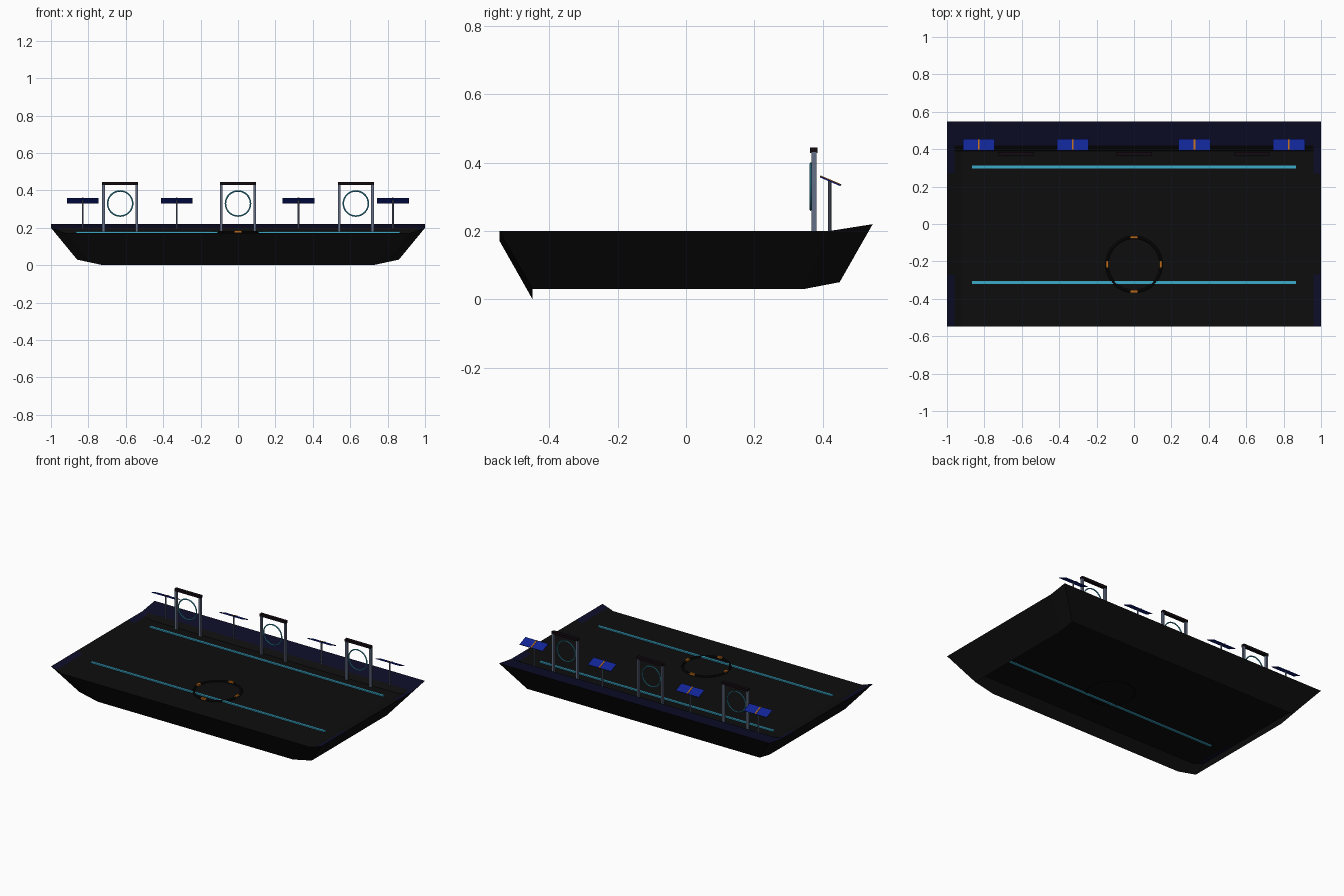
import bpy, bmesh, math
from mathutils import Vector

if "Cube" in bpy.data.objects:
    bpy.data.objects.remove(bpy.data.objects["Cube"])


def material(name, r, g, b):
    m = bpy.data.materials.new(name)
    m.use_nodes = True
    m.diffuse_color = (r, g, b, 1)
    m.node_tree.nodes["Principled BSDF"].inputs["Base Color"].default_value = (r, g, b, 1)
    return m


BLACK = material("hull black", .004, .004, .004)
NAVY = material("rim navy", .004, .004, .022)
TEAL = material("glow teal", .045, .40, .58)
BLUE = material("panel blue", .006, .018, .30)
ORANGE = material("marker orange", .48, .14, .01)
STEEL = material("post steel", .13, .16, .24)
DARK = material("beam black", .006, .003, .005)


def box(name, centre, size, mat, tilt=0):
    bpy.ops.mesh.primitive_cube_add(size=1, location=centre, rotation=(tilt, 0, 0))
    o = bpy.context.object
    o.name = name
    o.scale = size
    o.data.materials.append(mat)
    return o


def cylinder(name, x, y, z0, z1, r, mat):
    bpy.ops.mesh.primitive_cylinder_add(vertices=10, radius=r, depth=z1 - z0,
                                        location=(x, y, (z0 + z1) / 2))
    o = bpy.context.object
    o.name = name
    o.data.materials.append(mat)
    bpy.ops.object.shade_smooth_by_angle()
    return o


def ring(name, centre, r, tube, mat, tilt=0):
    bpy.ops.mesh.primitive_torus_add(major_radius=r, minor_radius=tube, major_segments=40,
                                     minor_segments=8, location=centre, rotation=(tilt, 0, 0))
    o = bpy.context.object
    o.name = name
    o.data.materials.append(mat)
    bpy.ops.object.shade_smooth_by_angle()
    return o


# Hull: raised-edge deck sheet with sloping walls, open underneath
DECK = .172
half = [.84, .92, .96, 1]
xs = [-x for x in reversed(half)] + half
ys = [-.547, -.27, .27, .39, .42, .547]


def deck_height(x, y):
    side = DECK + .028 * max(0, (abs(x) - .92) / .08)
    back = {.39: DECK, .42: .2, .547: .22}.get(y, DECK)
    return max(side, back)


def wall_foot(v):
    x, y = v.co.x * .86, v.co.y * .45 / .547
    if y < -.44:
        z = .03 * max(0, (abs(x) - .72) / .14)
    else:
        z = .05 if y > .44 else .03
    return Vector((x, y, z))


bm = bmesh.new()
grid = [[bm.verts.new((x, y, deck_height(x, y))) for x in xs] for y in ys]
for j in range(len(ys) - 1):
    for i in range(len(xs) - 1):
        f = bm.faces.new((grid[j][i], grid[j][i + 1], grid[j + 1][i + 1], grid[j + 1][i]))
        c = f.calc_center_median()
        corner = abs(c.x) > .96 and abs(c.y) > .27
        f.material_index = int(c.y > .42 or corner)

# Walls run around the deck boundary, anticlockwise
rim = (grid[0][:-1] + [row[-1] for row in grid[:-1]]
       + grid[-1][:0:-1] + [row[0] for row in grid[:0:-1]])
foot = [bm.verts.new(wall_foot(v)) for v in rim]
for k in range(len(rim)):
    n = (k + 1) % len(rim)
    bm.faces.new((rim[n], rim[k], foot[k], foot[n]))
mesh = bpy.data.meshes.new("hull")
bm.to_mesh(mesh)
bm.free()
mesh.materials.append(BLACK)
mesh.materials.append(NAVY)
bpy.context.collection.objects.link(bpy.data.objects.new("hull", mesh))

# Light strips along the deck
for name, y in (("front_light_strip", -.314), ("back_light_strip", .306)):
    box(name, (0, y, DECK + .001), (1.73, .016, .014), TEAL)

# Landing circle with four markers
CIRCLE_Y = -.216
ring("landing_circle", (0, CIRCLE_Y, DECK + .003), .145, .008, BLACK)
for k in range(4):
    a = k * math.pi / 2
    sx, sy = (.015, .035) if k % 2 == 0 else (.035, .015)
    box("landing_marker", (.143 * math.cos(a), CIRCLE_Y + .145 * math.sin(a), DECK + .008),
        (sx, sy, .012), ORANGE)

# Gates with a hanging ring
for x in (-.63, 0, .63):
    for s in (-1, 1):
        box("gate_post", (x + s * .089, .375, .302), (.014, .016, .26), STEEL)
    box("gate_beam", (x, .375, .437), (.192, .022, .016), DARK)
    ring("gate_ring", (x, .366, .33), .067, .004, TEAL, math.pi / 2)

# Tilted solar panels on poles
TILT = -math.radians(23)
for x in (-.83, -.327, .323, .828):
    cylinder("panel_pole", x, .421, DECK, .346, .005, STEEL)
    box("solar_panel", (x, .423, .346), (.17, .066, .004), BLUE, TILT)
    box("panel_stripe", (x, .4242, .3485), (.009, .066, .003), ORANGE, TILT)
